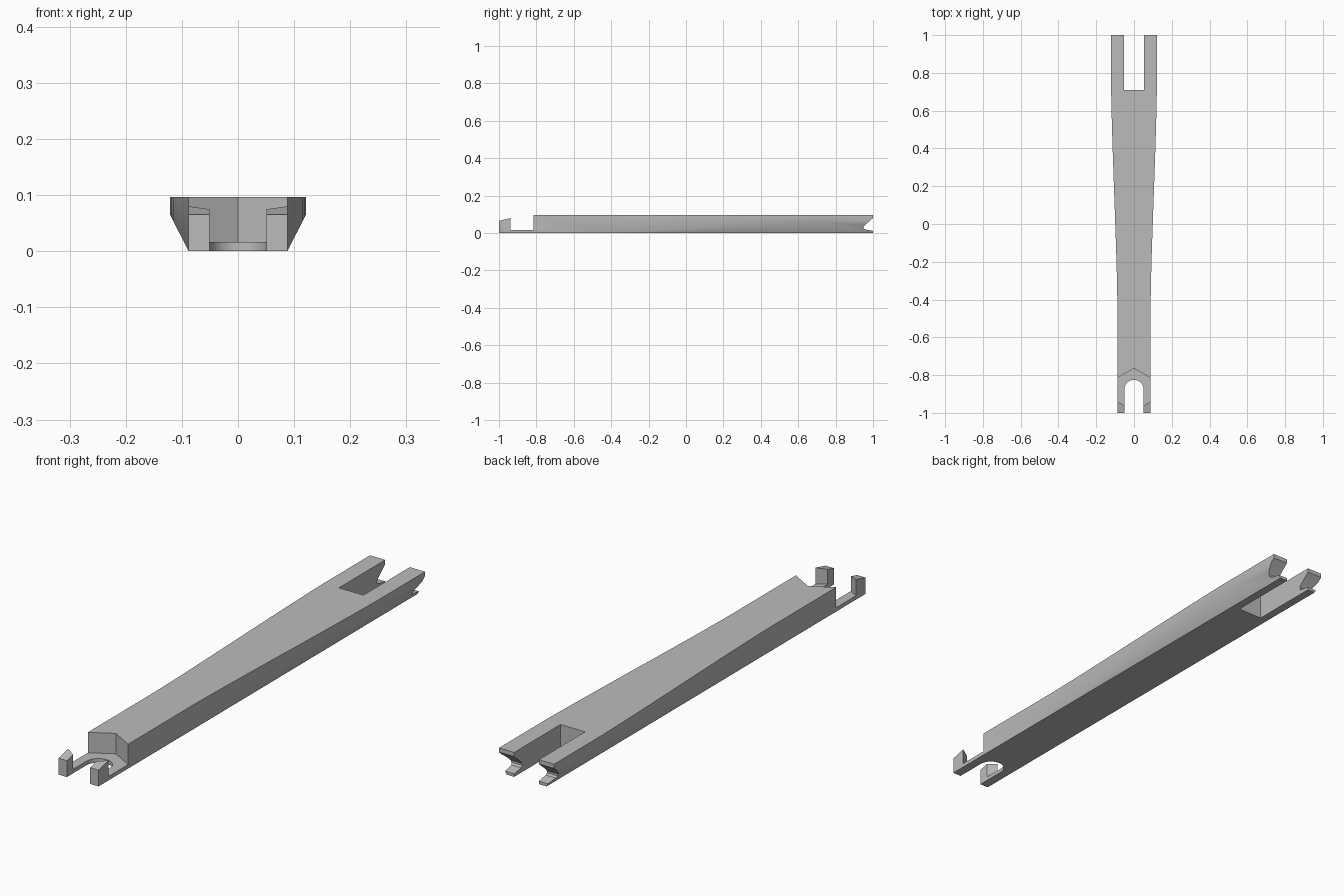
import bpy, bmesh, math

cube = bpy.data.objects.get("Cube")
if cube:
    bpy.data.objects.remove(cube, do_unlink=True)

HEIGHT, NARROW, WIDE, CHAMFER = 0.097, 0.088, 0.121, 0.065

grey = bpy.data.materials.new("plain grey")
grey.use_nodes = True
colour = (0.5, 0.5, 0.5, 1)
grey.diffuse_color = colour
grey.node_tree.nodes["Principled BSDF"].inputs["Base Color"].default_value = colour


def loft(name, rings):
    """Closed solid skinned through equally sized rings of points."""
    bm = bmesh.new()
    loops = [[bm.verts.new(p) for p in ring] for ring in rings]
    n = len(loops[0])
    for a, b in zip(loops, loops[1:]):
        for i in range(n):
            j = (i + 1) % n
            bm.faces.new((a[i], a[j], b[j], b[i]))
    bm.faces.new(loops[0])
    bm.faces.new(loops[-1])
    bmesh.ops.recalc_face_normals(bm, faces=bm.faces)
    mesh = bpy.data.meshes.new(name)
    bm.to_mesh(mesh)
    bm.free()
    obj = bpy.data.objects.new(name, mesh)
    bpy.context.collection.objects.link(obj)
    return obj


def plan_prism(name, outline, low, high):
    return loft(name, [[(x, y, z) for x, y in outline] for z in (low, high)])


def side_prism(name, outline):
    return loft(name, [[(x, y, z) for y, z in outline] for x in (-0.2, 0.2)])


def section(y, t):
    """Bar section: chamfered lower sides that grow with the flare."""
    t = max(t, 0.01)
    w, z = NARROW + (WIDE - NARROW) * t, CHAMFER * t
    half = [(NARROW, 0), (w, z), (w, HEIGHT)]
    points = half + [(-x, h) for x, h in reversed(half)]
    return [(x, y, h) for x, h in points]


# Bar that flares gently towards the back
start, end, steps = -0.4, 0.7, 10
rings = [section(-1, 0)]
for i in range(steps + 1):
    s = i / steps
    ease = 0.6 * s + 0.4 * s * s * (3 - 2 * s)
    rings.append(section(start + (end - start) * s, ease))
rings.append(section(1, 1))
body = loft("flared_bar", rings)
body.data.materials.append(grey)

# Gap between the front prongs and the V-shaped face of the bar
reach, slope = 0.2, 0.57
drop = reach * slope
gap = plan_prism("front_gap_cutter", [
    (-reach, -0.765 - drop), (0, -0.765), (reach, -0.765 - drop),
    (reach, -0.99 + drop), (0, -0.99), (-reach, -0.99 + drop)], 0.016, 0.2)
# The chevron edges cross outside the bar, so trim them to its sides
for v in gap.data.vertices:
    if abs(v.co.x) > 0.1:
        back = v.index % 6 < 3
        v.co.x = math.copysign(0.095, v.co.x)
        v.co.y = (-0.765 - 0.095 * slope) if back else (-0.99 + 0.095 * slope)

# Round-ended front slot
radius = 0.051
arc = [(radius * math.cos(math.pi * i / 16), -0.876 + radius * math.sin(math.pi * i / 16))
       for i in range(17)]
front_slot = plan_prism("front_slot_cutter",
                        [(radius, -1.1)] + arc + [(-radius, -1.1)], -0.1, 0.2)

# Sloping tops of the prongs
prong_top = side_prism("prong_top_cutter", [
    (-1.1, 0.04), (-0.9, 0.09), (-0.9, 0.2), (-1.1, 0.2)])

# Square back slot
back_slot = plan_prism("back_slot_cutter", [
    (-0.054, 0.71), (0.054, 0.71), (0.054, 1.1), (-0.054, 1.1)], -0.1, 0.2)

# Notch across the back tips
back_notch = side_prism("back_notch_cutter", [
    (1.02, 0.098), (1, 0.08), (0.956, 0.042), (0.95, 0.034),
    (0.95, 0.026), (0.956, 0.019), (1, 0.012), (1.02, 0.009)])

bpy.context.view_layer.objects.active = body
body.select_set(True)
for cutter in (gap, front_slot, prong_top, back_slot, back_notch):
    cutter.hide_render = True
    if cutter is prong_top:
        # Keep this wedge in front of the bar's V face
        for v in cutter.data.vertices:
            v.co.y = min(v.co.y, -0.9)
    mod = body.modifiers.new(cutter.name, "BOOLEAN")
    mod.operation, mod.solver, mod.object = "DIFFERENCE", "EXACT", cutter
    bpy.ops.object.modifier_apply(modifier=mod.name)
    bpy.data.objects.remove(cutter, do_unlink=True)

bpy.ops.object.shade_smooth_by_angle(angle=math.radians(30))
